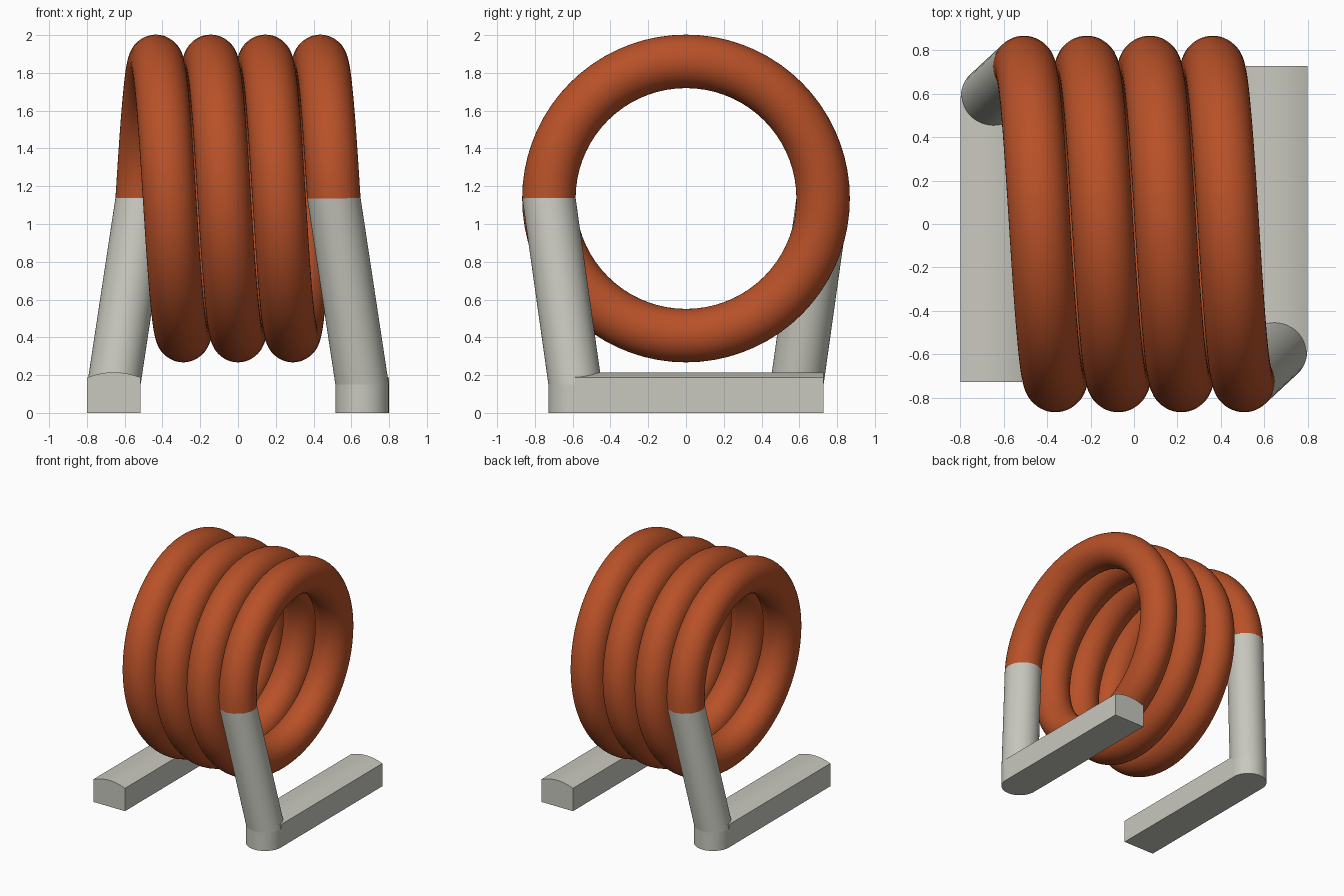
import bpy, bmesh, math
from mathutils import Vector

cube = bpy.data.objects.get("Cube")
if cube:
    bpy.data.objects.remove(cube, do_unlink=True)

WIRE = 0.1415                    # wire radius
COIL_R, COIL_Z = 0.726, 1.135    # coil centre-line radius and axis height
PITCH, TURNS = 0.29, 3.5
HALF = PITCH * TURNS / 2
FOOT_X, FOOT_Y = 0.657, 0.587    # where the lead meets the foot


def make_material(name, rgb):
    m = bpy.data.materials.new(name)
    m.use_nodes = True
    m.diffuse_color = (*rgb, 1)
    bsdf = m.node_tree.nodes["Principled BSDF"]
    bsdf.inputs["Base Color"].default_value = (*rgb, 1)
    bsdf.inputs["Roughness"].default_value = 0.6
    return m


copper = make_material("enamel copper", (0.48, 0.082, 0.021))
tin = make_material("tinned grey", (0.58, 0.58, 0.52))


def loft(name, rings, mat):
    """Skin a list of equal-length closed rings and cap both ends."""
    bm = bmesh.new()
    loops = [[bm.verts.new(p) for p in ring] for ring in rings]
    n = len(loops[0])
    for a, b in zip(loops, loops[1:]):
        for i in range(n):
            j = (i + 1) % n
            bm.faces.new((a[i], a[j], b[j], b[i]))
    bm.faces.new(loops[0])
    bm.faces.new(loops[-1])
    bmesh.ops.recalc_face_normals(bm, faces=bm.faces)
    me = bpy.data.meshes.new(name)
    bm.to_mesh(me)
    bm.free()
    me.materials.append(mat)
    ob = bpy.data.objects.new(name, me)
    bpy.context.collection.objects.link(ob)
    bpy.ops.object.select_all(action='DESELECT')
    ob.select_set(True)
    bpy.context.view_layer.objects.active = ob
    bpy.ops.object.shade_smooth_by_angle(angle=math.radians(30))
    return ob


def ring(centre, u, v, n=48):
    """Circle of wire radius in the plane of u and v."""
    c, u, v = Vector(centre), Vector(u), Vector(v)
    return [c + WIRE * (math.cos(a) * u + math.sin(a) * v)
            for a in (2 * math.pi * i / n for i in range(n))]


# Coil: helix about the x axis, starting at the back and rising over the top
STEPS = 72
coil = []
for k in range(int(TURNS * STEPS) + 1):
    t = k / STEPS
    a = 2 * math.pi * t
    radial = Vector((0, math.cos(a), math.sin(a)))
    centre = radial * COIL_R + Vector((-HALF + PITCH * t, 0, COIL_Z))
    coil.append(ring(centre, (1, 0, 0), radial))
loft("coil", coil, copper)

# Leads and feet: the back pair is the front pair turned half way round
X, Y = (1, 0, 0), (0, 1, 0)
for side, s in (("front", 1), ("back", -1)):
    base = (s * FOOT_X, -s * FOOT_Y)
    top = (s * HALF, -s * COIL_R, COIL_Z + 0.003)
    loft(side + "_lead", [ring((*base, 0.15), X, Y), ring(top, X, Y)], tin)
    loft(side + "_foot_end", [ring((*base, 0), X, Y), ring((*base, 0.15), X, Y)], tin)

    # Foot bar with a gently arched top
    profile = [(-WIRE, 0), (WIRE, 0)]
    for i in range(17):
        f = 1 - i / 8
        profile.append((WIRE * f, 0.187 + 0.028 * (1 - f * f)))
    loft(side + "_foot_bar",
         [[(s * (FOOT_X + x), s * y, z) for x, z in profile] for y in (-FOOT_Y, 0.727)], tin)
